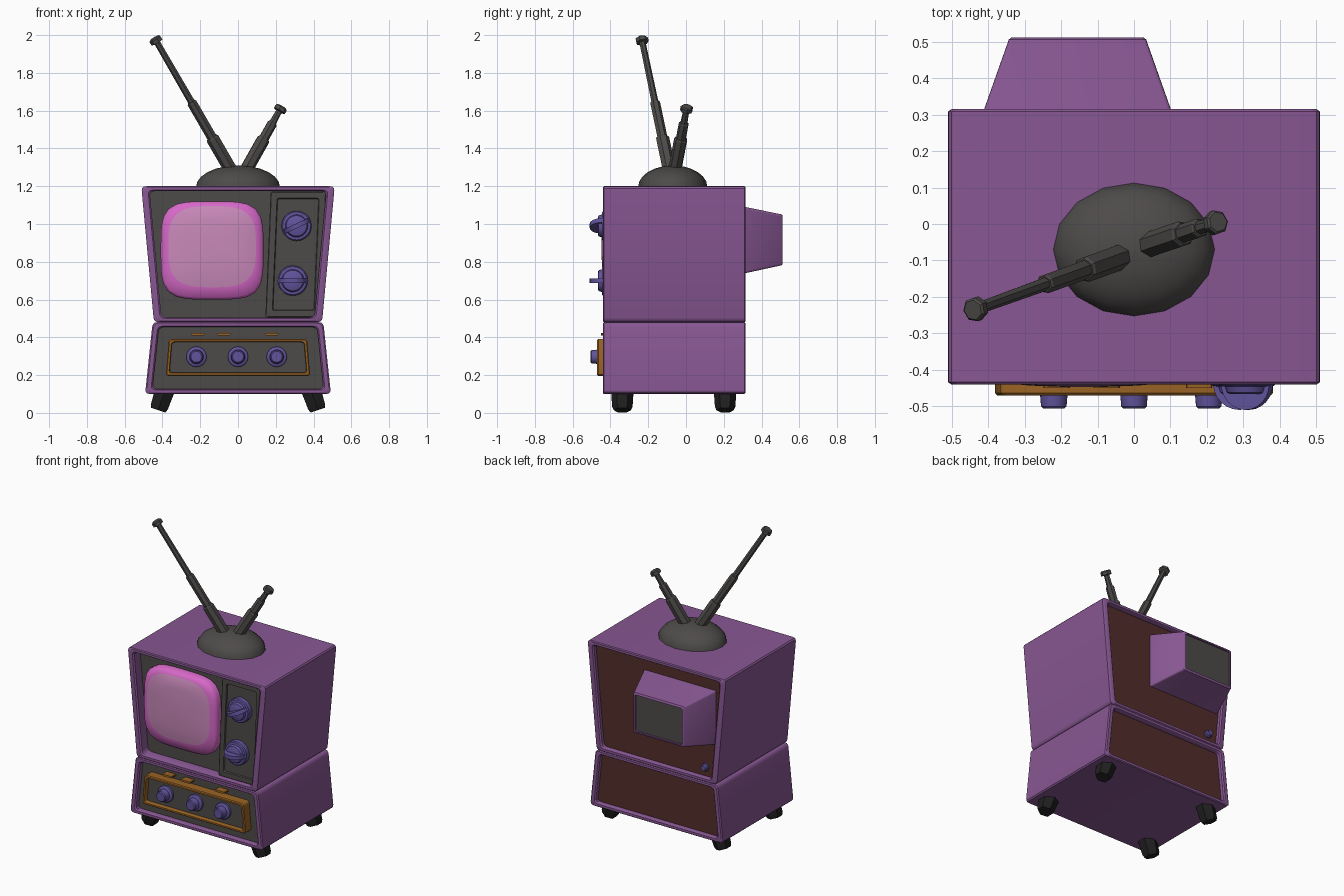
import bpy, bmesh, math
from mathutils import Vector

if "Cube" in bpy.data.objects:
    bpy.data.objects.remove(bpy.data.objects["Cube"])

COLOURS = {
    "purple": (0.245, 0.095, 0.29), "dark_grey": (0.075, 0.070, 0.067),
    "brown": (0.085, 0.026, 0.024), "pink": (0.68, 0.14, 0.58),
    "pale_pink": (0.58, 0.25, 0.49), "violet": (0.12, 0.088, 0.33),
    "orange": (0.32, 0.125, 0.018), "black": (0.014, 0.014, 0.014),
}
MATS = {}
for key, rgb in COLOURS.items():
    MATS[key] = bpy.data.materials.new(key)
    MATS[key].diffuse_color = (*rgb, 1)


def loft(name, rings, bands, caps=None, limit=35):
    """Skin closed rings; bands = one colour or one per band, caps = (first, last)."""
    if isinstance(bands, str):
        bands = [bands] * (len(rings) - 1)
    caps = caps or (bands[0], bands[-1])
    names = list(dict.fromkeys(list(bands) + list(caps)))
    bm = bmesh.new()
    loops = [[bm.verts.new(p) for p in r] for r in rings]
    n = len(loops[0])
    for a, b, col in zip(loops, loops[1:], bands):
        for i in range(n):
            j = (i + 1) % n
            bm.faces.new((a[i], a[j], b[j], b[i])).material_index = names.index(col)
    bm.faces.new(loops[0][::-1]).material_index = names.index(caps[0])
    bm.faces.new(loops[-1]).material_index = names.index(caps[1])
    bmesh.ops.recalc_face_normals(bm, faces=bm.faces)
    for f in bm.faces:
        f.smooth = True
    for e in bm.edges:
        e.smooth = e.calc_face_angle(0) < math.radians(limit)
    me = bpy.data.meshes.new(name)
    bm.to_mesh(me)
    bm.free()
    for m in names:
        me.materials.append(MATS[m])
    ob = bpy.data.objects.new(name, me)
    bpy.context.collection.objects.link(ob)
    return ob


def trap(y, z0, z1, w0, w1, ix=0.0, iz=0.0, r=0.025, cx=0.0, steps=4):
    """Rounded trapezoid in the xz plane; w0/w1 = half widths at z0/z1, ix/iz = inset."""
    def w(z):
        return w0 + (w1 - w0) * (z - z0) / (z1 - z0) - ix
    a, b = z0 + iz, z1 - iz
    c = [Vector((cx + s * w(z), y, z)) for s, z in ((-1, a), (1, a), (1, b), (-1, b))]
    pts = []
    for i in range(4):
        p = c[i]
        u = p + (c[i - 1] - p).normalized() * r
        v = p + (c[(i + 1) % 4] - p).normalized() * r
        for k in range(steps):
            t = k / (steps - 1)
            pts.append(u * (1 - t) ** 2 + p * 2 * t * (1 - t) + v * t * t)
    return pts


def lathe(name, origin, axis, profile, sides, col, limit=35):
    """Turned part: profile = (radius, height) along axis."""
    q = Vector(axis).to_track_quat('Z', 'Y')
    rings = []
    for r, h in profile:
        rings.append([Vector(origin) + q @ Vector((r * math.cos(2 * math.pi * i / sides),
                      r * math.sin(2 * math.pi * i / sides), h)) for i in range(sides)])
    return loft(name, rings, col, limit=limit)


def cabinet(name, z0, z1, w0, w1, ix, iz, front):
    """Open-ended shell with recessed front and back panels."""
    def ring(y, k, r=0.025):
        return trap(y, z0, z1, w0, w1, ix * k, iz * k, r)
    rings = [ring(front, 1), ring(-0.432, 1), ring(-0.44, 0.8), ring(-0.44, 0.2), ring(-0.434, 0),
             ring(0.309, 0), ring(0.315, 0.2), ring(0.315, 0.8), ring(0.307, 1), ring(0.285, 1)]
    loft(name, rings, "purple", ("dark_grey", "brown"))


# Cabinets
cabinet("upper_cabinet", 0.48, 1.20, 0.445, 0.512, 0.042, 0.026, -0.37)
cabinet("lower_cabinet", 0.10, 0.48, 0.492, 0.452, 0.036, 0.026, -0.405)

# Screen: bulging rounded square, pale in the middle
def screen_ring(y, hx, hz, cz, e=4.2, n=40):
    pts = []
    for i in range(n):
        a = 2 * math.pi * i / n
        c, s = math.cos(a), math.sin(a)
        k = (abs(c) ** e + abs(s) ** e) ** (-1 / e)
        pts.append(Vector((-0.137 + hx * c * k, y, cz + hz * s * k)))
    return pts

loft("screen", [screen_ring(-0.365, 0.272, 0.26, 0.86), screen_ring(-0.405, 0.272, 0.26, 0.86),
                screen_ring(-0.422, 0.262, 0.25, 0.862), screen_ring(-0.435, 0.232, 0.215, 0.88, 3.3),
                screen_ring(-0.443, 0.15, 0.14, 0.88, 2.8), screen_ring(-0.447, 0.05, 0.05, 0.88, 2.2)],
     ["pink"] * 3 + ["pale_pink"] * 2, limit=60)

# Control panel beside the screen, with a shallow inset field
def panel_ring(y, inset):
    pts = trap(y, 0.506, 1.172, 0.147, 0.147, inset, inset, 0.012, 0.0)
    for p in pts:  # lean with the cabinet wall
        p.x += 0.292 + (p.z - 0.506) * 0.042
    return pts

loft("control_panel", [panel_ring(-0.365, 0), panel_ring(-0.412, 0), panel_ring(-0.416, 0.004),
                       panel_ring(-0.416, 0.035), panel_ring(-0.408, 0.039)], "dark_grey")

# Tuning knobs with half-disc grips
for label, x, z, turn in (("upper", 0.31, 0.99, 25), ("lower", 0.29, 0.70, 0)):
    lathe(label + "_tuning_knob", (x, -0.40, z), (0, -1, 0),
          [(0.08, 0), (0.08, 0.038), (0.074, 0.044), (0.06, 0.046), (0.055, 0.062), (0.048, 0.066)],
          20, "violet")
    t = math.radians(turn)
    along, across = Vector((math.cos(t), 0, math.sin(t))), Vector((-math.sin(t), 0, math.cos(t)))
    arc = [Vector((x, -0.438, z)) + along * 0.073 * math.cos(math.pi * i / 12)
           + Vector((0, -0.072 * math.sin(math.pi * i / 12), 0)) for i in range(13)]
    loft(label + "_knob_grip", [[p + across * s for p in arc] for s in (-0.012, 0.012)], "violet")

# Orange bezel with grey field, knobs and tabs on the lower front
def bezel(y, k):
    return trap(y, 0.195, 0.392, 0.382, 0.366, k, k, 0.016)

loft("lower_bezel", [bezel(-0.40, 0), bezel(-0.464, 0), bezel(-0.47, 0.005),
                     bezel(-0.47, 0.015), bezel(-0.464, 0.018), bezel(-0.442, 0.018)],
     "orange", ("orange", "dark_grey"))
for i, x in enumerate((-0.22, 0.0, 0.205)):
    lathe(f"small_knob_{i + 1}", (x, -0.438, 0.297), (0, -1, 0),
          [(0.054, 0), (0.054, 0.018), (0.048, 0.024), (0.038, 0.026), (0.035, 0.062), (0.029, 0.068)],
          16, "violet")
for i, x in enumerate((-0.212, -0.075, 0.178)):
    loft(f"tab_{i + 1}", [trap(y, 0.411, 0.424, 0.036, 0.036, r=0.003, cx=x, steps=2)
                          for y in (-0.40, -0.45)], "orange")

# Rear tube housing with recessed grey end
def housing(y, k=0.0):
    t = (y - 0.315) / 0.195
    return trap(y, 0.74 + 0.042 * t, 1.09 - 0.04 * t, 0.256 - 0.069 * t, 0.256 - 0.069 * t,
                k, k, 0.012, -0.155)

loft("tube_housing", [housing(0.28), housing(0.506), housing(0.512, 0.006), housing(0.512, 0.012),
                      housing(0.50, 0.014)], "purple", ("purple", "dark_grey"))
lathe("rear_knob", (-0.345, 0.28, 0.565), (0, 1, 0),
      [(0.026, 0), (0.026, 0.016), (0.02, 0.02), (0.017, 0.033)], 12, "violet")

# Aerial base dome
dome = []
for i in range(7):
    a = math.radians(i * 14.5)
    dome.append([Vector((0.222 * math.cos(a) * math.cos(math.pi * j / 8),
                         -0.07 + 0.183 * math.cos(a) * math.sin(math.pi * j / 8),
                         1.197 + 0.113 * math.sin(a))) for j in range(16)])
loft("aerial_base", dome, "dark_grey")

# Telescopic aerials: three stepped tubes and an end cap
def aerial(name, start, end, s1, s2):
    a, d = Vector(start), Vector(end) - Vector(start)
    n = d.length
    lathe(name, a, d, [(0.036, 0), (0.036, n * s1 - 0.008), (0.031, n * s1), (0.027, n * s1),
                       (0.027, n * s2 - 0.006), (0.023, n * s2), (0.019, n * s2), (0.017, n - 0.03),
                       (0.034, n - 0.027), (0.034, n - 0.006), (0.028, n)], 7, "dark_grey", 25)

aerial("long_aerial", (-0.025, -0.085, 1.265), (-0.442, -0.236, 1.985), 0.27, 0.53)
aerial("short_aerial", (0.03, -0.062, 1.265), (0.231, 0.006, 1.622), 0.53, 0.76)

# Splayed feet
for sx, side in ((-1, "left"), (1, "right")):
    for y, end in ((-0.337, "front"), (0.207, "rear")):
        lathe(f"{end}_{side}_foot", (sx * 0.388, y, 0.118), (sx * 0.33, 0, -1),
              [(0.060, 0), (0.054, 0.09), (0.046, 0.109)], 6, "black", 20)

for m in bpy.data.materials:
    if m.users and not m.is_grease_pencil:
        m.use_nodes = True
        m.node_tree.nodes["Principled BSDF"].inputs["Base Color"].default_value = m.diffuse_color
